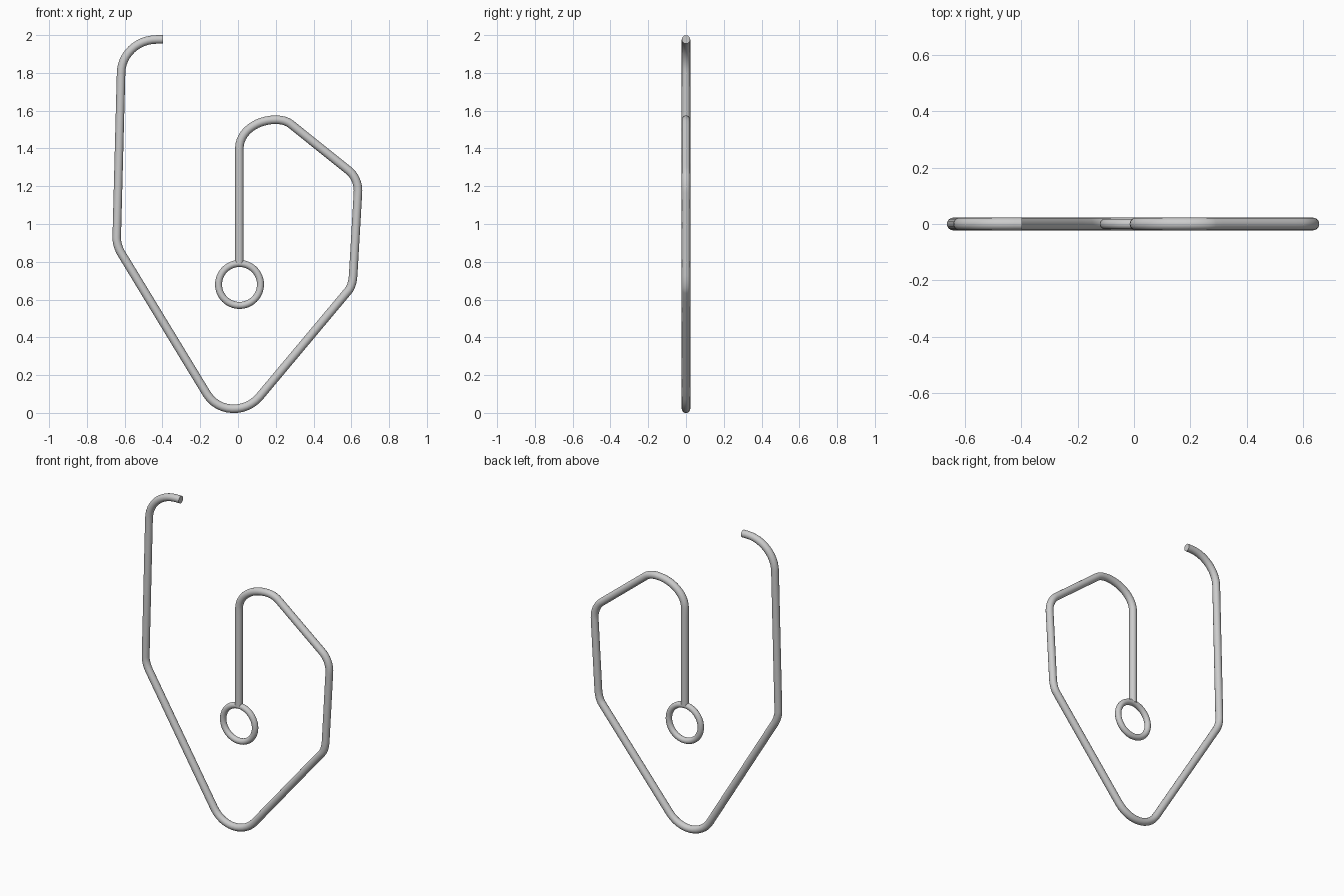
import bpy, math
from mathutils import Vector

if "Cube" in bpy.data.objects:
    bpy.data.objects.remove(bpy.data.objects["Cube"])

WIRE_R = 0.0225

# Bends of the wire in the x-z plane: (start, corner, end)
bends = [
    ((-0.43, 1.977), (-0.616, 1.977), (-0.619, 1.80)),
    ((-0.642, 0.93), (-0.643, 0.886), (-0.615, 0.84)),
    ((-0.165, 0.10), (-0.042, -0.101), (0.115, 0.087)),
    ((0.585, 0.648), (0.607, 0.675), (0.61, 0.735)),
    ((0.635, 1.165), (0.640, 1.24), (0.585, 1.284)),
    ((0.278, 1.53), (0.248, 1.552), (0.20, 1.552)),
    ((0.20, 1.552), (0.007, 1.552), (0.007, 1.40)),
]
tip, ring_join = (-0.397, 1.977), (0.007, 0.79)


def v3(p):
    return Vector((p[0], 0, p[1]))


def add_knot(knots, co, left=None, right=None):
    """Add a knot, merging with the previous one if bends touch."""
    if knots and (knots[-1][0] - co).length < 1e-5:
        knots[-1][2] = right
    else:
        knots.append([co, left, right])


knots = []
add_knot(knots, v3(tip))
for s, c, e in bends:
    s, c, e = v3(s), v3(c), v3(e)
    turn = (c - s).angle(e - c)
    k = 4 / 3 * math.tan(turn / 4) / math.tan(turn / 2)
    add_knot(knots, s, None, s.lerp(c, k))
    add_knot(knots, e, e.lerp(c, k), None)
add_knot(knots, v3(ring_join))

# Bent wire
curve = bpy.data.curves.new("bent_wire", 'CURVE')
curve.dimensions = '3D'
curve.bevel_depth = WIRE_R
curve.bevel_resolution = 6
curve.resolution_u = 12
curve.use_fill_caps = True
spline = curve.splines.new('BEZIER')
spline.bezier_points.add(len(knots) - 1)
for i, (co, left, right) in enumerate(knots):
    bp = spline.bezier_points[i]
    bp.handle_left_type = bp.handle_right_type = 'FREE'
    before = knots[max(i - 1, 0)][0]
    after = knots[min(i + 1, len(knots) - 1)][0]
    bp.co = co
    bp.handle_left = left if left else co.lerp(before, 1 / 3)
    bp.handle_right = right if right else co.lerp(after, 1 / 3)
# End handles must not collapse onto their knots
p0, p1 = spline.bezier_points[0], spline.bezier_points[-1]
p0.handle_left = 2 * p0.co - p0.handle_right
p1.handle_right = 2 * p1.co - p1.handle_left

wire = bpy.data.objects.new("bent_wire", curve)
bpy.context.collection.objects.link(wire)
bpy.ops.object.select_all(action='DESELECT')
wire.select_set(True)
bpy.context.view_layer.objects.active = wire
bpy.ops.object.convert(target='MESH')
bpy.ops.object.shade_smooth_by_angle(angle=math.radians(40))

# Eyelet ring at the inner end
bpy.ops.mesh.primitive_torus_add(
    location=(0.008, 0, 0.68), rotation=(math.pi / 2, 0, 0),
    major_radius=0.111, minor_radius=0.0185,
    major_segments=48, minor_segments=16)
bpy.context.object.name = "eyelet_ring"
bpy.ops.object.shade_smooth_by_angle(angle=math.radians(40))
